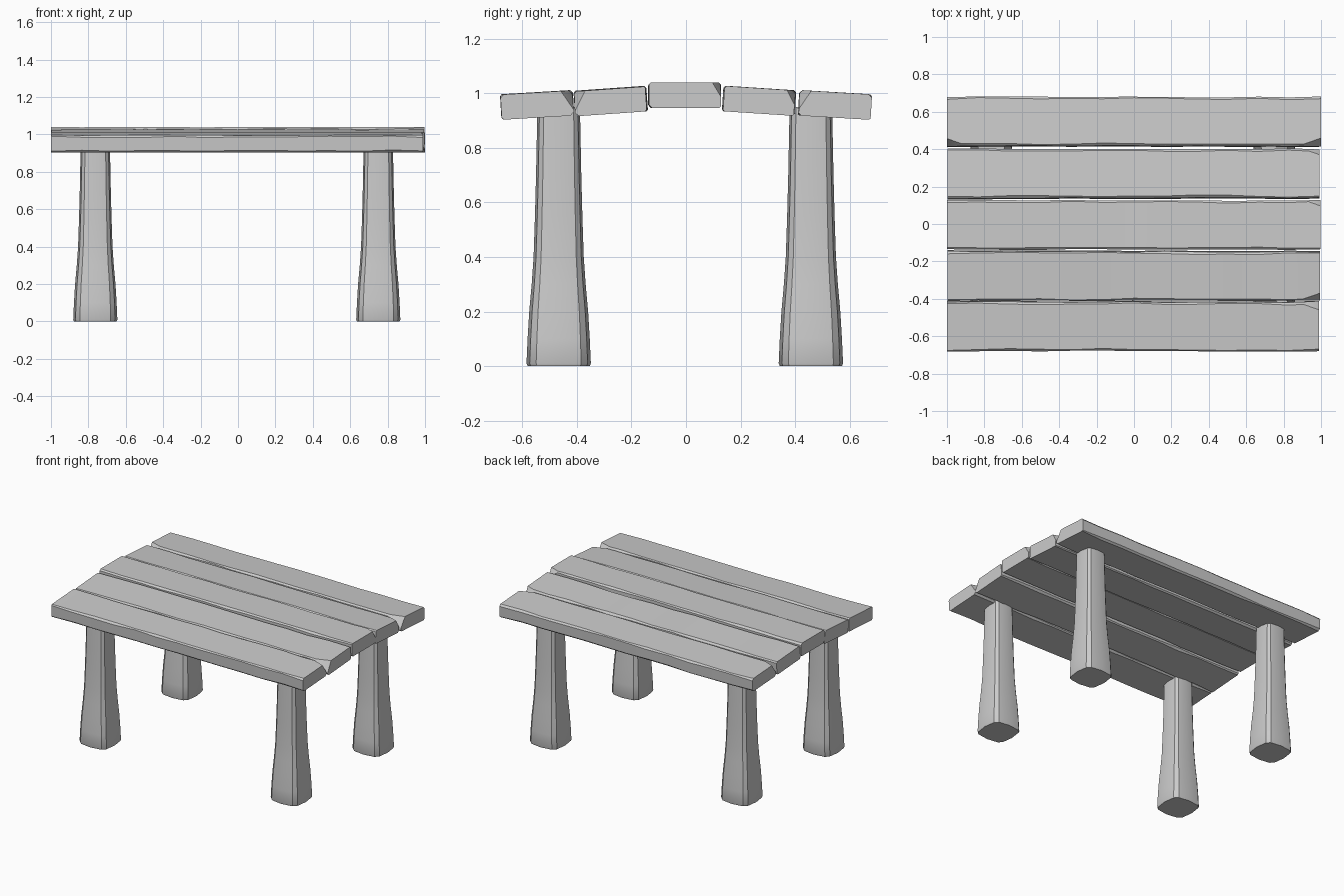
import bpy, bmesh, random
from math import radians
from mathutils import Vector, Matrix

if "Cube" in bpy.data.objects:
    bpy.data.objects.remove(bpy.data.objects["Cube"])

random.seed(4)


def loft(bm, rings):
    """Skin a list of equal-length closed point rings and cap both ends."""
    vs = [[bm.verts.new(p) for p in r] for r in rings]
    n = len(vs[0])
    for a, b in zip(vs, vs[1:]):
        for i in range(n):
            bm.faces.new((a[i], a[(i + 1) % n], b[(i + 1) % n], b[i]))
    bm.faces.new(vs[0][::-1])
    bm.faces.new(vs[-1])


def finish(name, bm, angle):
    bmesh.ops.recalc_face_normals(bm, faces=bm.faces)
    mesh = bpy.data.meshes.new(name)
    bm.to_mesh(mesh)
    bm.free()
    ob = bpy.data.objects.new(name, mesh)
    bpy.context.collection.objects.link(ob)
    bpy.ops.object.select_all(action='DESELECT')
    ob.select_set(True)
    bpy.context.view_layer.objects.active = ob
    bpy.ops.object.shade_smooth_by_angle(angle=radians(angle))
    return ob


def plank(name, y, z, tilt, x0, x1, chips):
    """Rough board along x with worn edges; chips are (end, side, size) broken upper corners."""
    hw, hh, steps = 0.134, 0.046, 12
    rings = []
    for s in range(steps + 1):
        x = x0 + (x1 - x0) * s / steps
        c = [random.uniform(0.005, 0.014) for _ in range(4)]
        w0, w1 = (hw - random.uniform(0, 0.005) for _ in range(2))
        h = hh + random.uniform(-0.001, 0.002)
        rings.append([(x, -w0 + c[0], -hh), (x, w1 - c[1], -hh),
                      (x, w1, -hh + c[1]), (x, w1, h - c[2]),
                      (x, w1 - c[2], h), (x, -w0 + c[3], h),
                      (x, -w0, h - c[3]), (x, -w0, -hh + c[0])])
    bm = bmesh.new()
    loft(bm, rings)
    # broken corners
    for end, side, size in chips:
        corner = Vector((x1 if end > 0 else x0, side * hw, hh))
        normal = Vector((end * 0.35, side * 1.0, 0.6)).normalized()
        bmesh.ops.bisect_plane(bm, geom=bm.verts[:] + bm.edges[:] + bm.faces[:],
                               plane_co=corner - normal * size, plane_no=normal,
                               clear_outer=True)
        bmesh.ops.holes_fill(bm, edges=[e for e in bm.edges if e.is_boundary])
    bm.transform(Matrix.Translation((0, y, z)) @ Matrix.Rotation(radians(tilt), 4, 'X'))
    return finish(name, bm, 25)


def leg(name, cx, cy):
    """Flared post: bulged square section with chamfered corners."""
    section = [(1, 0), (0.9, 0.7), (0.7, 0.9), (0, 1)]
    section = [(x, y) for x, y in section[:3]]
    ring = []
    for _ in range(4):
        ring += section
        section = [(-y, x) for x, y in section]
    profile = [(0, 0.114), (0.01, 0.118), (0.1, 0.114), (0.2, 0.108), (0.3, 0.099),
               (0.4, 0.092), (0.55, 0.087), (0.7, 0.083), (0.95, 0.078)]
    bm = bmesh.new()
    loft(bm, [[(cx + r * x, cy + r * y, z) for x, y in ring] for z, r in profile])
    return finish(name, bm, 30)


# Table top: five boards arching gently across y
plank("plank_front", -0.546, 0.957, 3.4, -1.0, 0.99, [(1, 1, 0.036)])
plank("plank_front_inner", -0.276, 0.971, 4, -0.998, 0.995, [(1, -1, 0.036)])
plank("plank_middle", -0.005, 0.993, 0, -1.0, 0.998, [(1, 1, 0.026)])
plank("plank_back_inner", 0.268, 0.972, -3.7, -0.998, 0.993, [(1, 1, 0.028)])
plank("plank_back", 0.546, 0.957, -3.4, -1.0, 1.0, [(1, -1, 0.036), (-1, -1, 0.034)])

# Four legs
for side, cx in (("left", -0.763), ("right", 0.75)):
    for end, cy in (("front", -0.467), ("back", 0.458)):
        leg(f"{end}_{side}_leg", cx, cy)
